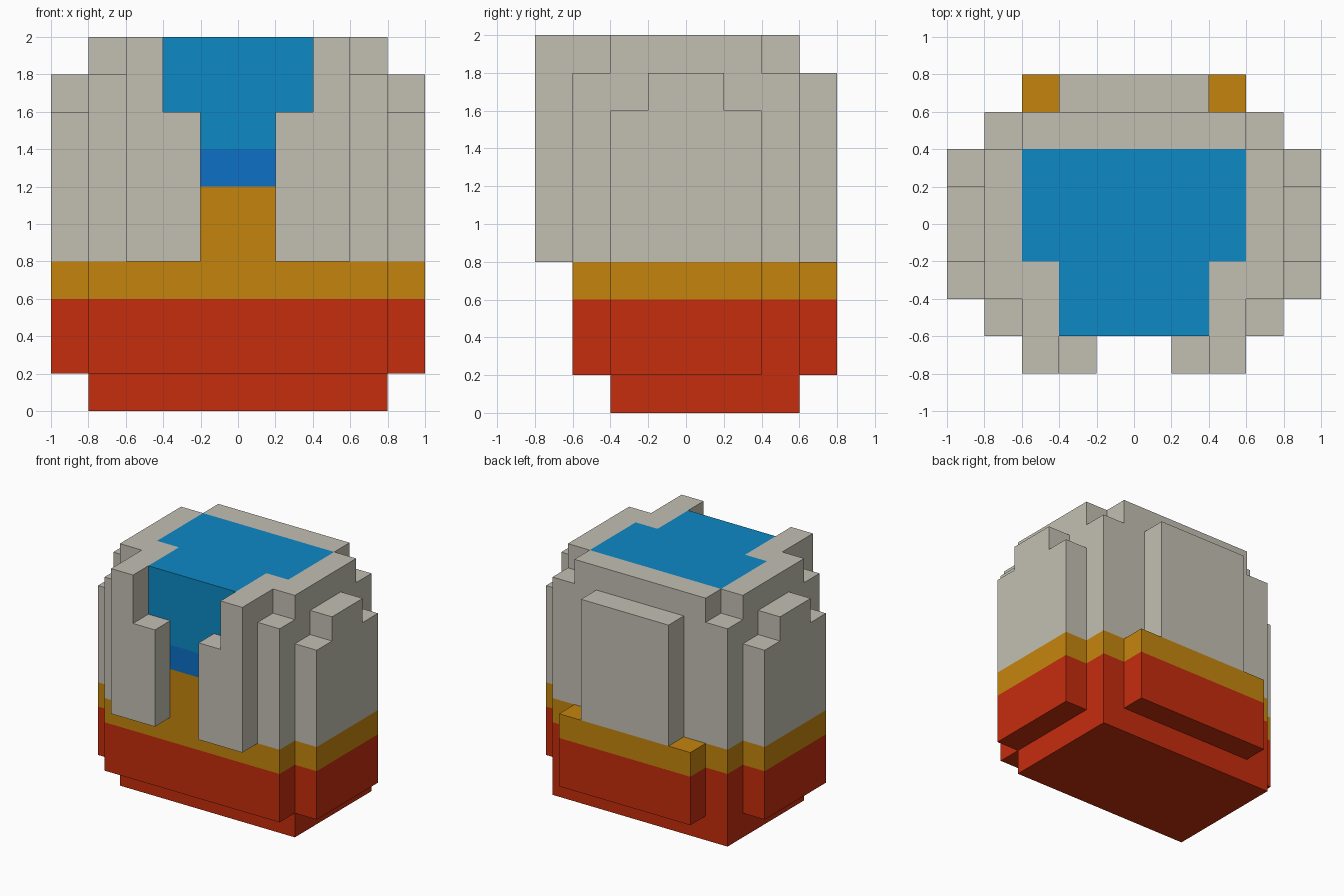
import bpy, bmesh
from mathutils import Vector

cube = bpy.data.objects.get("Cube")
if cube:
    bpy.data.objects.remove(cube, do_unlink=True)


def make_material(name, rgb):
    mat = bpy.data.materials.new(name)
    mat.use_nodes = True
    mat.diffuse_color = (*rgb, 1)
    mat.node_tree.nodes["Principled BSDF"].inputs["Base Color"].default_value = (*rgb, 1)
    return mat


RED, ORANGE, GREY, BLUE, DEEP_BLUE = range(5)
MATERIALS = [
    make_material("red", (0.56, 0.026, 0.004)),
    make_material("orange", (0.56, 0.235, 0.004)),
    make_material("warm grey", (0.545, 0.53, 0.45)),
    make_material("blue", (0.004, 0.25, 0.56)),
    make_material("deep blue", (0.004, 0.16, 0.56)),
]
# Planes where the colour may change, per axis
CUTS = {0: (-0.6, -0.4, 0.4, 0.6), 1: (-0.2, 0.4), 2: (0.6, 0.8, 1.2, 1.4)}


def colour_at(p):
    """Colour bands by height, with the coloured filling in the middle."""
    if p.z < 0.6:
        return RED
    if p.z < 0.8:
        return ORANGE
    filling = (abs(p.x) < 0.6 and -0.2 < p.y < 0.4) or (abs(p.x) < 0.4 and -0.6 < p.y <= -0.2)
    if not filling:
        return GREY
    return ORANGE if p.z < 1.2 else DEEP_BLUE if p.z < 1.4 else BLUE


def prism(name, outline, axis, lo, hi):
    """Extrude an outline along an axis, cut it at the colour borders and paint it."""
    bm = bmesh.new()
    verts = []
    for point in outline:
        co = list(point)
        co.insert(axis, lo)
        verts.append(bm.verts.new(co))
    face = bm.faces.new(verts)
    out = bmesh.ops.extrude_face_region(bm, geom=[face], use_keep_orig=True)
    step = Vector((0, 0, 0))
    step[axis] = hi - lo
    bmesh.ops.translate(bm, vec=step, verts=[g for g in out["geom"] if isinstance(g, bmesh.types.BMVert)])
    for cut_axis, places in CUTS.items():
        normal = Vector((0, 0, 0))
        normal[cut_axis] = 1
        for place in places:
            bmesh.ops.bisect_plane(bm, geom=bm.verts[:] + bm.edges[:] + bm.faces[:],
                                   dist=1e-4, plane_co=normal * place, plane_no=normal)
    bmesh.ops.recalc_face_normals(bm, faces=bm.faces[:])
    bm.normal_update()
    # Sample the colour just inside each face
    for f in bm.faces:
        f.material_index = colour_at(f.calc_center_median() - f.normal * 0.02)
    bmesh.ops.dissolve_limit(bm, angle_limit=0.01, verts=bm.verts[:], edges=bm.edges[:],
                             delimit={'MATERIAL'})
    mesh = bpy.data.meshes.new(name)
    bm.to_mesh(mesh)
    bm.free()
    for mat in MATERIALS:
        mesh.materials.append(mat)
    obj = bpy.data.objects.new(name, mesh)
    bpy.context.collection.objects.link(obj)
    return obj


def rect(a0, a1, b0, b1):
    return [(a0, b0), (a1, b0), (a1, b1), (a0, b1)]


def symmetric(half):
    """Complete a half outline by mirroring it in its first coordinate."""
    return half + [(-a, b) for a, b in reversed(half)]


# Base, main body and the cross-shaped rim on top
prism("base", rect(-0.8, 0.8, -0.4, 0.6), 2, 0, 0.2)
prism("body", rect(-0.8, 0.8, -0.6, 0.6), 2, 0.2, 1.8)
prism("top_rim", symmetric([(0.6, -0.6), (0.6, -0.4), (0.8, -0.4),
                            (0.8, 0.4), (0.6, 0.4), (0.6, 0.6)]), 2, 1.8, 2.0)

# Back plate: wide below, narrower above
prism("back_plate", symmetric([(0.6, 0.2), (0.6, 0.8), (0.4, 0.8), (0.4, 1.8)]), 1, 0.6, 0.8)

# Stepped side plates and front panels
side_outline = symmetric([(0.4, 0.2), (0.4, 1.6), (0.2, 1.6), (0.2, 1.8)])
front_outline = [(0.2, 0.8), (0.6, 0.8), (0.6, 2.0), (0.4, 2.0), (0.4, 1.6), (0.2, 1.6)]
for side, s in (("left", 1), ("right", -1)):
    prism(side + "_side_plate", side_outline, 0, 0.8 * s, 1.0 * s)
    prism(side + "_front_panel", [(s * x, z) for x, z in front_outline], 1, -0.8, -0.6)
